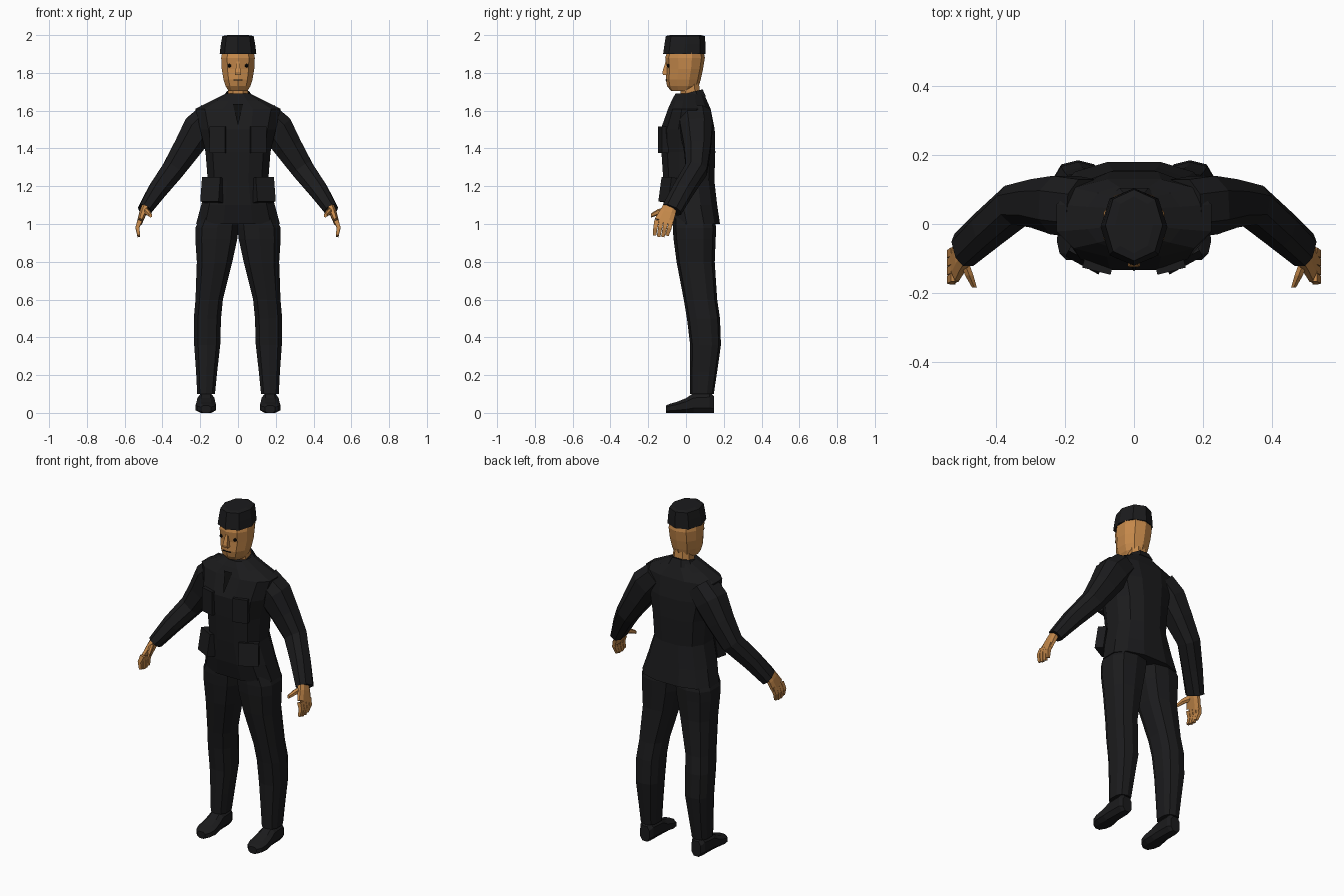
import bpy, bmesh, math
from mathutils import Vector, Matrix


def material(name, rgb):
    m = bpy.data.materials.new(name)
    m.diffuse_color = (*rgb, 1)
    return m


CLOTH = material("black_cloth", (0.011, 0.011, 0.012))
DARK = material("dark_detail", (0.004, 0.004, 0.004))
SKIN = material("skin", (0.56, 0.25, 0.07))
X, Y, Z = Vector((1, 0, 0)), Vector((0, 1, 0)), Vector((0, 0, 1))


def finish(name, bm, mat, mirror=False):
    bmesh.ops.recalc_face_normals(bm, faces=bm.faces[:])
    me = bpy.data.meshes.new(name)
    bm.to_mesh(me)
    bm.free()
    me.materials.append(mat)
    ob = bpy.data.objects.new(name, me)
    bpy.context.collection.objects.link(ob)
    if mirror:
        ob.modifiers.new("mirror", 'MIRROR').use_mirror_merge = False
    return ob


def loft(name, sections, mat, n=8, power=0.8, shift=0.5, mirror=False):
    """Skin rings given as (centre, half-axis u, half-axis v)."""
    bm = bmesh.new()
    angles = [2 * math.pi * (i + shift) / n for i in range(n)]
    shape = [(math.copysign(abs(math.cos(a)) ** power, math.cos(a)),
              math.copysign(abs(math.sin(a)) ** power, math.sin(a))) for a in angles]
    mx, my = max(p[0] for p in shape), max(p[1] for p in shape)
    rings = [[bm.verts.new(c + u * (p / mx) + v * (q / my)) for p, q in shape]
             for c, u, v in sections]
    for a, b in zip(rings, rings[1:]):
        for i in range(n):
            j = (i + 1) % n
            bm.faces.new((a[i], a[j], b[j], b[i]))
    bm.faces.new(rings[0])
    bm.faces.new(rings[-1])
    return finish(name, bm, mat, mirror)


def level(rows):
    """Horizontal rings from (z, x0, x1, y0, y1)."""
    return [(Vector(((a + b) / 2, (c + d) / 2, z)), X * (b - a) / 2, Y * (d - c) / 2)
            for z, a, b, c, d in rows]


def limb(rows):
    """Rings across a path from (x, y, z, depth radius, width radius)."""
    pts = [Vector(r[:3]) for r in rows]
    out = []
    for i, r in enumerate(rows):
        d = (pts[min(i + 1, len(pts) - 1)] - pts[max(i - 1, 0)]).normalized()
        v = d.cross(Y).normalized()
        out.append((pts[i], v.cross(d) * r[3], v * r[4]))
    return out


def box(name, centre, size, mat, turn=0, tilt=0, mirror=False):
    bm = bmesh.new()
    bmesh.ops.create_cube(bm, size=1)
    m = (Matrix.Translation(centre) @ Matrix.Rotation(turn, 4, 'Z')
         @ Matrix.Rotation(tilt, 4, 'X') @ Matrix.Diagonal((*size, 1)))
    bm.transform(m)
    return finish(name, bm, mat, mirror)


# Jacket body, from hem to collar
loft("jacket", level([(1.00, -0.222, 0.222, -0.080, 0.180),
                      (1.10, -0.195, 0.195, -0.105, 0.165),
                      (1.23, -0.160, 0.160, -0.120, 0.150),
                      (1.38, -0.172, 0.172, -0.130, 0.155),
                      (1.50, -0.200, 0.200, -0.134, 0.152),
                      (1.61, -0.225, 0.225, -0.095, 0.130),
                      (1.655, -0.135, 0.135, -0.075, 0.110),
                      (1.69, -0.066, 0.066, -0.056, 0.095)]), CLOTH, 12, 0.8)
loft("collar", [(Vector((0, 0.02, 1.66)), X * 0.085, Vector((0, 0.085, 0.015))),
                (Vector((0, 0.018, 1.695)), X * 0.058, Vector((0, 0.07, 0.018)))], CLOTH)

# Neck opening
bm = bmesh.new()
bm.faces.new([bm.verts.new(p) for p in
              ((-0.027, -0.092, 1.635), (0, -0.138, 1.52), (0.027, -0.092, 1.635))])
finish("neck_opening", bm, DARK)

# Pockets and flaps
box("breast_pocket", (0.105, -0.120, 1.445), (0.085, 0.035, 0.14), CLOTH, 0.25, 0, True)
box("hip_pocket", (0.135, -0.090, 1.18), (0.11, 0.05, 0.13), CLOTH, 0.5, -0.15, True)

# Sleeves
loft("sleeve", limb([(0.140, 0.045, 1.575, 0.085, 0.075),
                     (0.205, 0.055, 1.505, 0.085, 0.088),
                     (0.270, 0.060, 1.400, 0.070, 0.074),
                     (0.342, 0.055, 1.290, 0.058, 0.060),
                     (0.425, -0.015, 1.180, 0.054, 0.050),
                     (0.494, -0.075, 1.075, 0.052, 0.036)]), CLOTH, 8, mirror=True)

# Hands: palm, four fingers, thumb
loft("palm", limb([(0.487, -0.080, 1.100, 0.034, 0.020),
                   (0.503, -0.096, 1.060, 0.042, 0.019),
                   (0.520, -0.118, 1.010, 0.050, 0.014)]), SKIN, 8, mirror=True)
for i in range(4):
    y, tip = -0.155 + 0.025 * i, 0.94 - 0.008 * math.sin(i)
    loft("finger", limb([(0.520, y, 1.018, 0.012, 0.012),
                         (0.533, y - 0.007, 0.980, 0.011, 0.010),
                         (0.525, y - 0.012 - 0.003 * i, tip, 0.009, 0.007)]),
         SKIN, 4, mirror=True)
loft("thumb", [(Vector((0.495, -0.105, 1.070)), X * 0.013, Z * 0.022),
               (Vector((0.478, -0.150, 1.062)), X * 0.012, Z * 0.016),
               (Vector((0.463, -0.185, 1.045)), X * 0.007, Z * 0.011)], SKIN, 6, mirror=True)

# Trouser legs
loft("trouser_leg", level([(1.06, -0.005, 0.190, -0.070, 0.145),
                           (0.98, -0.003, 0.225, -0.070, 0.160),
                           (0.92, 0.004, 0.226, -0.066, 0.157),
                           (0.80, 0.030, 0.218, -0.050, 0.152),
                           (0.60, 0.080, 0.225, -0.012, 0.165),
                           (0.50, 0.090, 0.234, 0.005, 0.180),
                           (0.36, 0.094, 0.232, 0.022, 0.185),
                           (0.22, 0.110, 0.222, 0.022, 0.165),
                           (0.10, 0.122, 0.216, 0.022, 0.147)]), CLOTH, 10, 0.75, mirror=True)

# Shoes, lofted from heel to toe: (y, half width, height)
loft("shoe", [(Vector((0.170, y, h / 2)), X * w, Z * h / 2) for y, w, h in
              ((0.147, 0.030, 0.090), (0.125, 0.042, 0.110), (0.040, 0.045, 0.105),
               (0.000, 0.049, 0.078), (-0.050, 0.054, 0.058), (-0.085, 0.046, 0.048),
               (-0.105, 0.026, 0.040))], CLOTH, 8, 0.75, mirror=True)

# Head and neck
loft("neck", level([(1.64, -0.055, 0.055, -0.030, 0.080),
                    (1.75, -0.052, 0.052, -0.030, 0.068)]), SKIN)
loft("head", level([(1.705, -0.050, 0.050, -0.080, 0.040),
                    (1.730, -0.066, 0.066, -0.100, 0.068),
                    (1.765, -0.077, 0.077, -0.107, 0.078),
                    (1.820, -0.086, 0.086, -0.103, 0.090),
                    (1.880, -0.089, 0.089, -0.110, 0.100),
                    (1.930, -0.080, 0.080, -0.095, 0.090)]), SKIN, 10, 0.9)
loft("nose", level([(1.790, -0.017, 0.017, -0.122, -0.090),
                    (1.805, -0.014, 0.014, -0.125, -0.090),
                    (1.860, -0.008, 0.008, -0.108, -0.090)]), SKIN, 4)
box("mouth", (0, -0.105, 1.762), (0.05, 0.007, 0.004), DARK)
bm = bmesh.new()
bmesh.ops.create_icosphere(bm, subdivisions=1, radius=0.011,
                           matrix=Matrix.Translation((0.046, -0.092, 1.838)))
finish("eye", bm, DARK, True)

# Brimless cap, pointed at front and back
loft("cap", level([(1.90, -0.097, 0.097, -0.121, 0.104),
                   (1.95, -0.091, 0.091, -0.114, 0.103),
                   (1.995, -0.083, 0.083, -0.107, 0.100),
                   (2.00, -0.055, 0.055, -0.085, 0.080)]), CLOTH, 8, 0.9, 0)
